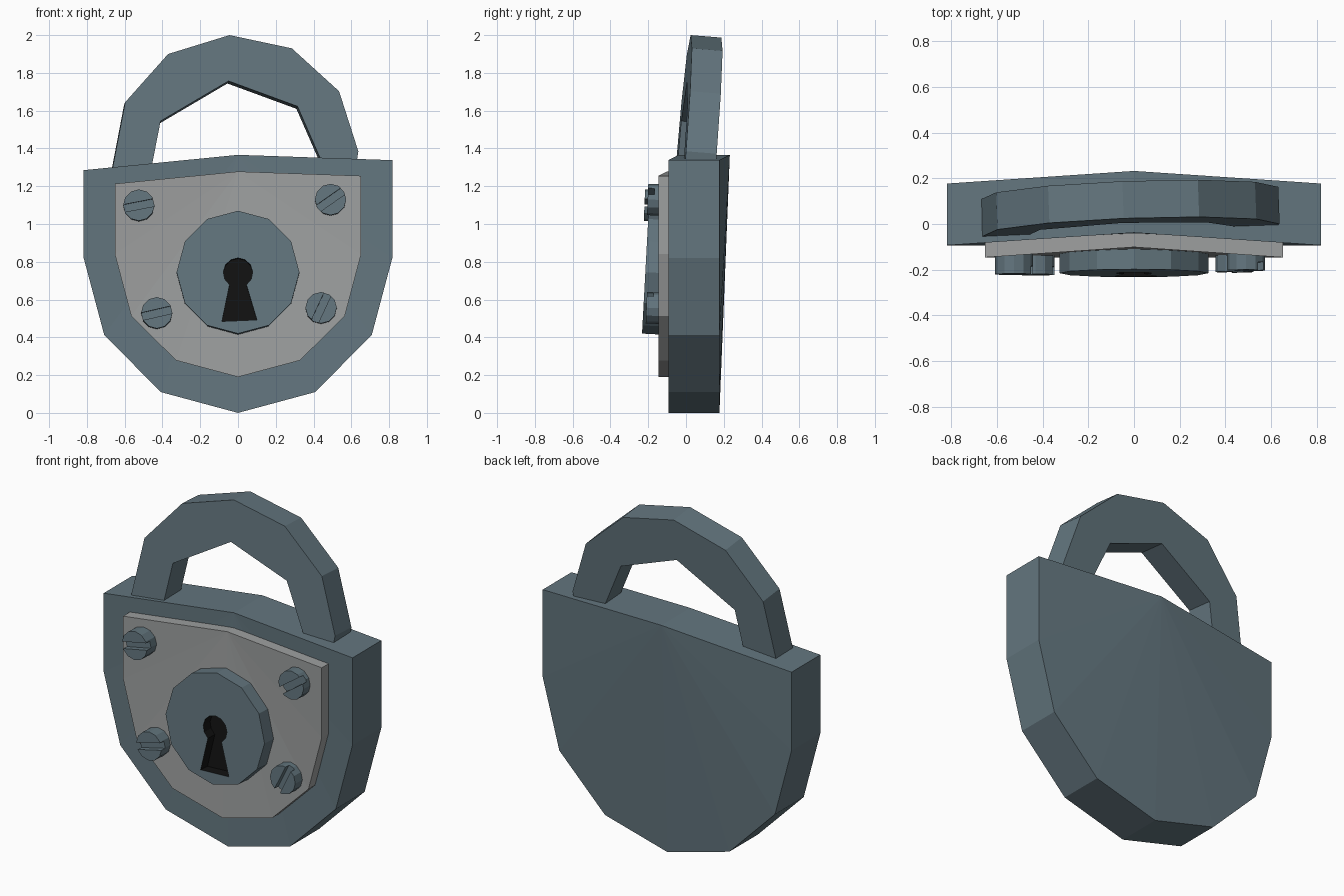
import bpy, bmesh
from math import sin, cos, pi, radians
from mathutils import Vector

if "Cube" in bpy.data.objects:
    bpy.data.objects.remove(bpy.data.objects["Cube"])


def material(name, rgb):
    m = bpy.data.materials.new(name)
    m.diffuse_color = (*rgb, 1)
    m.use_nodes = True
    m.node_tree.nodes["Principled BSDF"].inputs["Base Color"].default_value = m.diffuse_color
    return m


STEEL = material("blue_steel", (0.125, 0.18, 0.21))
GREY = material("plate_grey", (0.34, 0.35, 0.35))
BLACK = material("keyhole_black", (0.006, 0.006, 0.006))


def prism(name, pts, plane, depth, mats, push=None, index=0):
    """Extrude an x,z outline from the plane y = a + b*x + c*z along its normal.
    With push, the first point is moved back and the caps fan out from it."""
    a, b, c = plane
    off = Vector((-b, 1, -c)).normalized() * depth
    bm = bmesh.new()
    front = [Vector((x, a + b * x + c * z, z)) for x, z in pts]
    if push:
        front[0].y += push
    f = [bm.verts.new(p) for p in front]
    k = [bm.verts.new(p + off) for p in front]
    n = len(pts)
    for i in range(n):
        j = (i + 1) % n
        bm.faces.new((f[i], f[j], k[j], k[i]))
    for ring in (f, k):
        if push:
            for i in range(1, n - 1):
                bm.faces.new((ring[0], ring[i], ring[i + 1]))
        else:
            bm.faces.new(ring)
    bmesh.ops.recalc_face_normals(bm, faces=bm.faces)
    for face in bm.faces:
        face.material_index = index
    me = bpy.data.meshes.new(name)
    bm.to_mesh(me)
    bm.free()
    for m in mats:
        me.materials.append(m)
    ob = bpy.data.objects.new(name, me)
    bpy.context.collection.objects.link(ob)
    return ob


def cut(ob, cutter):
    mod = ob.modifiers.new("cut", 'BOOLEAN')
    mod.operation = 'DIFFERENCE'
    mod.solver = 'EXACT'
    mod.object = cutter
    bpy.context.view_layer.objects.active = ob
    bpy.ops.object.modifier_apply(modifier=mod.name)
    bpy.data.objects.remove(cutter)


def circle(x, z, r, n):
    return [(x + r * sin(2 * pi * i / n), z + r * cos(2 * pi * i / n)) for i in range(n)]


def shield(top, left_z, right_z, side, bottom):
    """Outline: uneven top edge, mirrored sides, bottom point."""
    w = side[0][0]
    return ([(0, top), (w, right_z)] + side + [(0, bottom)]
            + [(-x, z) for x, z in reversed(side)] + [(-w, left_z)])


# Body and face plate, bowed back at the top centre
prism("lock_body", shield(1.366, 1.285, 1.338, [(0.817, 0.82), (0.708, 0.412), (0.408, 0.11)], 0),
      (-0.093, 0, 0), 0.27, [STEEL], push=0.055)
prism("face_plate", shield(1.278, 1.213, 1.255, [(0.652, 0.84), (0.565, 0.512), (0.328, 0.278)], 0.19),
      (-0.146, 0, 0), 0.075, [GREY], push=0.045)

# Shackle, leaning back and slightly twisted
outer = [(-0.692, 1.15), (-0.597, 1.645), (-0.37, 1.90), (-0.045, 2.0),
         (0.285, 1.93), (0.535, 1.703), (0.637, 1.385), (0.61, 1.2)]
inner = [(0.50, 1.2), (0.315, 1.623), (-0.05, 1.757), (-0.41, 1.545), (-0.487, 1.15)]
prism("shackle", outer + inner, (-0.135, 0.0366, 0.0807), 0.163, [STEEL])

# Round lock dial with a recessed black keyhole
dial = prism("keyhole_dial", circle(0, 0.745, 0.325, 12), (-0.2555, 0, 0.054), 0.12, [STEEL, BLACK])
arc = [radians(-55 + 29 * i) for i in range(11)]
hole = [(0.078 * cos(t), 0.745 + 0.078 * sin(t)) for t in arc] + [(-0.085, 0.487), (0.1, 0.495)]
cut(dial, prism("keyhole_cutter", hole, (-0.3055, 0, 0.054), 0.115, [STEEL, BLACK], index=1))

# Slotted screws: x, z, front y, slot angle
screws = [(-0.525, 1.10, -0.220, 11), (0.49, 1.13, -0.203, 35),
          (-0.43, 0.53, -0.222, 13), (0.44, 0.557, -0.210, 65)]
for i, (x, z, y, ang) in enumerate(screws):
    plane = (y - 0.04 * z, 0, 0.04)
    screw = prism(f"screw_{i + 1}", circle(x, z, 0.083, 12), plane, 0.11, [STEEL])
    ca, sa = cos(radians(ang)), sin(radians(ang))
    slot = [(x + u * ca - v * sa, z + u * sa + v * ca)
            for u, v in ((-0.15, -0.02), (0.15, -0.02), (0.15, 0.02), (-0.15, 0.02))]
    cut(screw, prism("slot_cutter", slot, (plane[0] - 0.04, 0, 0.04), 0.075, [STEEL]))
